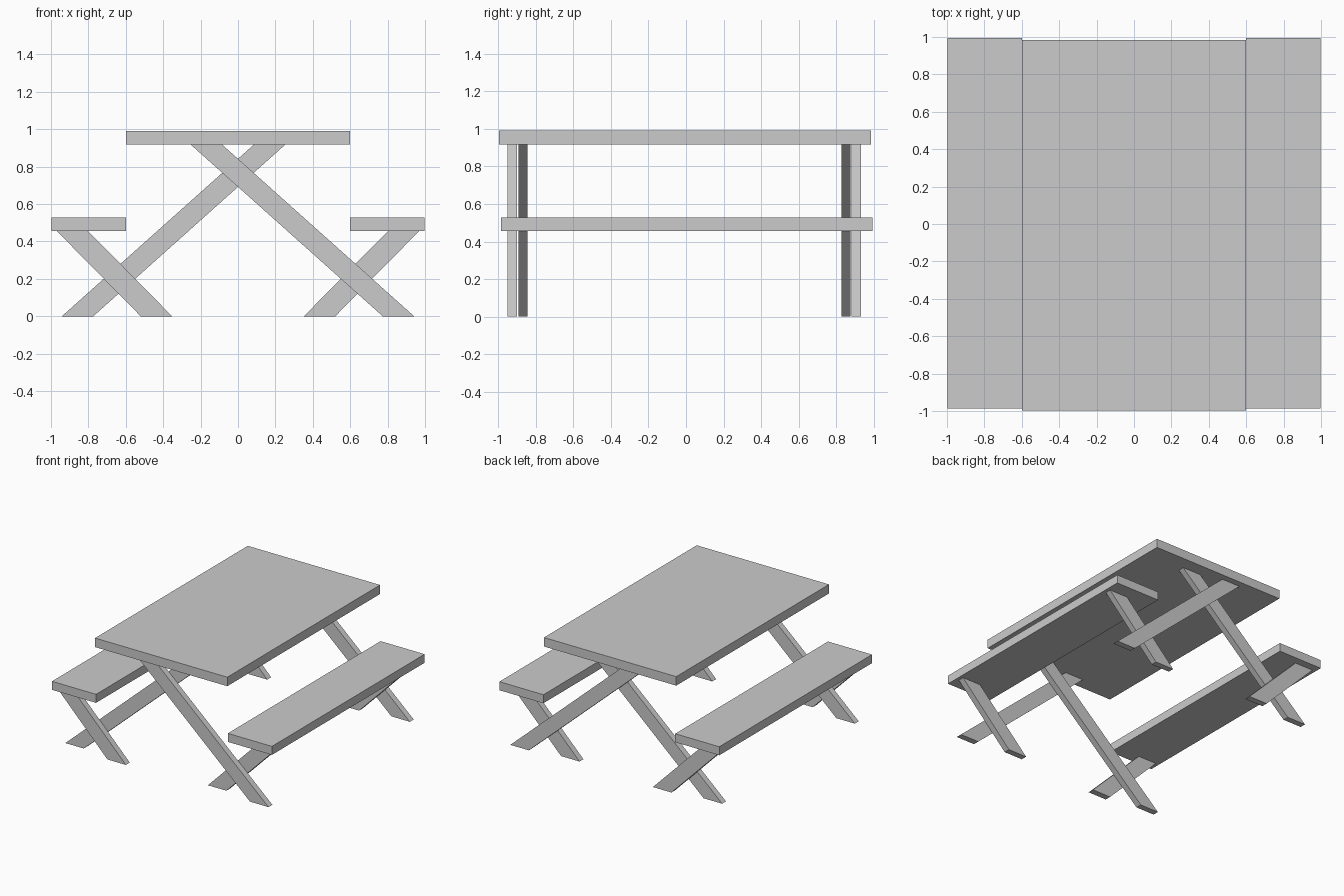
import bpy, bmesh

if "Cube" in bpy.data.objects:
    bpy.data.objects.remove(bpy.data.objects["Cube"])


def box(name, x, y, z):
    """Board spanning the given (min, max) ranges."""
    prism(name, [(x[0], z[0]), (x[1], z[0]), (x[1], z[1]), (x[0], z[1])], y)


def prism(name, profile, y):
    """Extrude an x-z profile along y."""
    bm = bmesh.new()
    face = bm.faces.new([bm.verts.new((px, y[0], pz)) for px, pz in profile])
    ext = bmesh.ops.extrude_face_region(bm, geom=[face])
    verts = [v for v in ext["geom"] if isinstance(v, bmesh.types.BMVert)]
    bmesh.ops.translate(bm, verts=verts, vec=(0, y[1] - y[0], 0))
    bmesh.ops.recalc_face_normals(bm, faces=bm.faces)
    mesh = bpy.data.meshes.new(name)
    bm.to_mesh(mesh)
    bm.free()
    bpy.context.collection.objects.link(bpy.data.objects.new(name, mesh))


def leg(name, foot, head, top, side, y):
    """Slanted plank cut level at floor and top; side mirrors it in x."""
    prism(name, [(side * foot[0], 0), (side * foot[1], 0),
                 (side * head[1], top), (side * head[0], top)], y)


# Table top and the two benches
box("table_top", (-0.6, 0.6), (-0.996, 0.984), (0.918, 0.992))
for side, label in ((-1, "left"), (1, "right")):
    box(label + "_bench", sorted((side * 0.598, side * 0.998)),
        (-0.986, 0.994), (0.457, 0.527))

# Crossed legs: one layer leans each way, at both ends
layers = {
    "front": {1: (-0.95, -0.90), -1: (-0.893, -0.843)},
    "back": {1: (0.882, 0.932), -1: (0.827, 0.877)},
}
for end, pair in layers.items():
    for side, y in pair.items():
        table_side, bench_side = ("right", "left") if side > 0 else ("left", "right")
        leg(f"{end}_{table_side}_table_leg", (0.774, 0.942), (-0.253, -0.085), 0.918, side, y)
        leg(f"{end}_{bench_side}_bench_leg", (0.352, 0.52), (0.803, 0.97), 0.457, -side, y)
